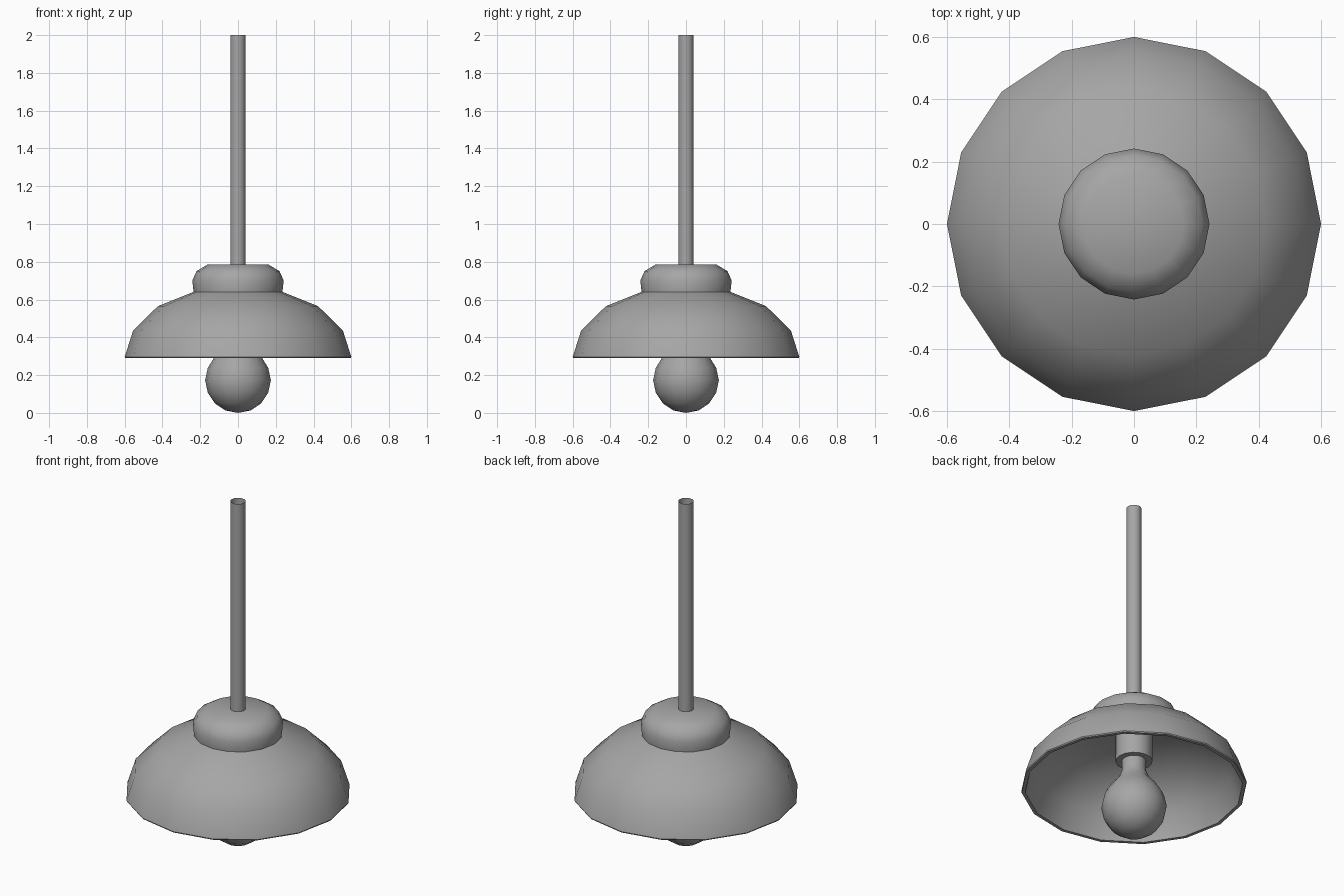
import bpy, bmesh, math

if "Cube" in bpy.data.objects:
    bpy.data.objects.remove(bpy.data.objects["Cube"])

SIDES = 16

# Dark grey paint shared by all parts
grey = bpy.data.materials.new("dark_grey")
grey.diffuse_color = (0.38, 0.38, 0.38, 1)
grey.use_nodes = True
grey.node_tree.nodes["Principled BSDF"].inputs["Base Color"].default_value = grey.diffuse_color


def lathe(name, profile):
    """Revolve (radius, z) points about z; radius 0 closes to a pole."""
    bm = bmesh.new()
    rings = []
    for r, z in profile:
        if r == 0:
            rings.append([bm.verts.new((0, 0, z))] * SIDES)
        else:
            rings.append([bm.verts.new((r * math.cos(math.tau * i / SIDES),
                                        r * math.sin(math.tau * i / SIDES), z))
                          for i in range(SIDES)])
    for a, b in zip(rings, rings[1:]):
        for i in range(SIDES):
            j = (i + 1) % SIDES
            corners = list(dict.fromkeys((a[i], a[j], b[j], b[i])))
            bm.faces.new(corners)
    mesh = bpy.data.meshes.new(name)
    bm.to_mesh(mesh)
    bm.free()
    mesh.materials.append(grey)
    obj = bpy.data.objects.new(name, mesh)
    bpy.context.collection.objects.link(obj)
    # smooth faces, sharp creases
    bpy.ops.object.select_all(action='DESELECT')
    obj.select_set(True)
    bpy.context.view_layer.objects.active = obj
    bpy.ops.object.shade_smooth_by_angle(angle=math.radians(40))
    return obj


# Bulb, bottom pole up into the socket
lathe("bulb", [(0, 0.0), (0.067, 0.013), (0.123, 0.051), (0.16, 0.107),
               (0.174, 0.173), (0.16, 0.238), (0.125, 0.295),
               (0.085, 0.343), (0.065, 0.39), (0.065, 0.47)])

# Socket under the dome
lathe("socket", [(0, 0.453), (0.098, 0.453), (0.098, 0.64)])

# Domed shade: inner surface, rim, outer surface
lathe("shade", [(0, 0.63), (0.235, 0.622), (0.405, 0.55), (0.535, 0.43),
                (0.578, 0.29), (0.597, 0.29), (0.60, 0.296), (0.555, 0.437),
                (0.424, 0.565), (0.235, 0.641)])

# Rounded cap on top of the shade
lathe("cap", [(0.235, 0.641), (0.242, 0.70), (0.22, 0.75),
              (0.16, 0.786), (0, 0.786)])

# Hanging rod, an open tube
lathe("rod", [(0.04, 0.78), (0.04, 2.0)])
